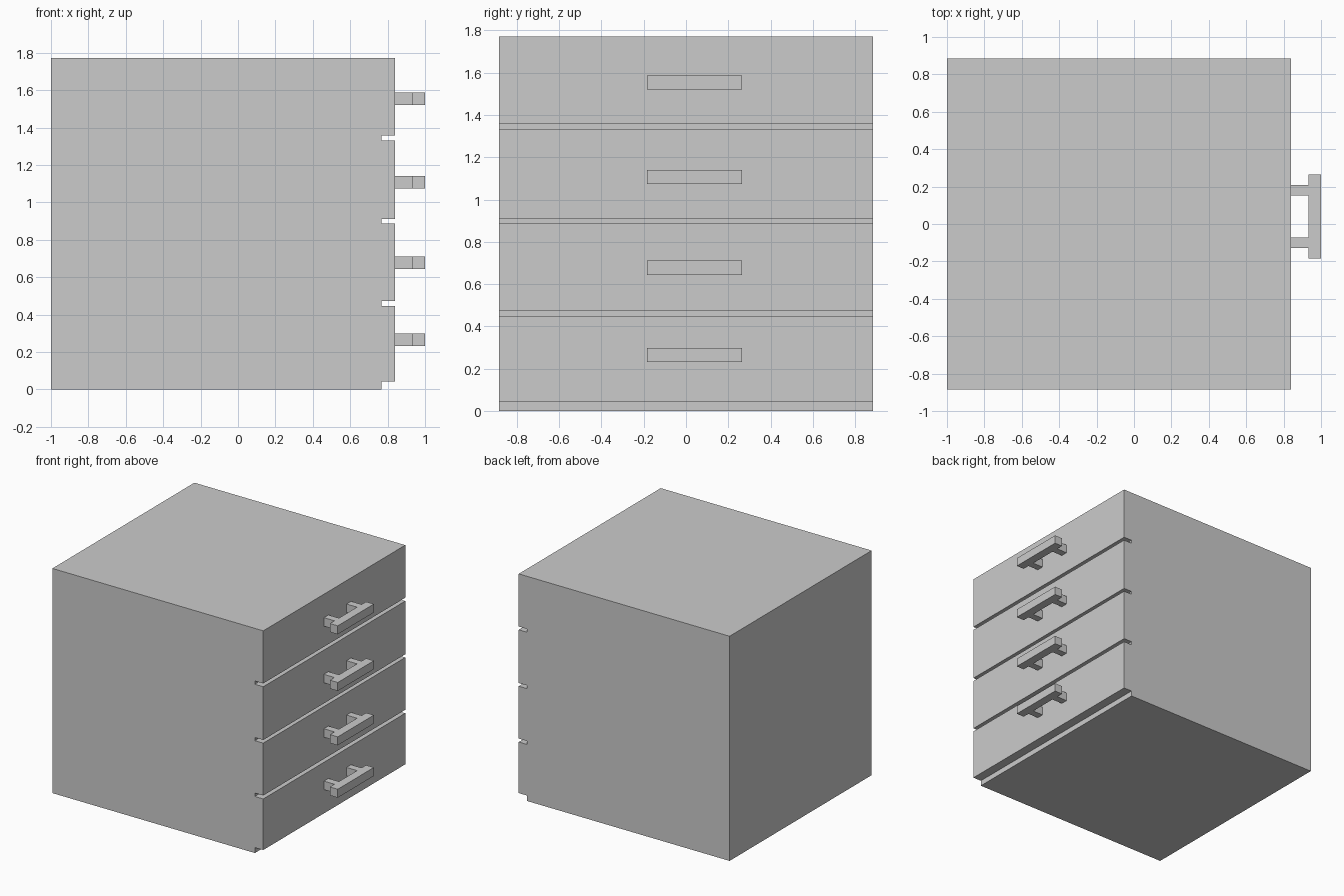
import bpy, bmesh
from mathutils import Vector

if "Cube" in bpy.data.objects:
    bpy.data.objects.remove(bpy.data.objects["Cube"])


def extrude_profile(name, points, direction):
    """Solid made by pushing a closed flat outline along a direction."""
    bm = bmesh.new()
    face = bm.faces.new([bm.verts.new(p) for p in points])
    result = bmesh.ops.extrude_face_region(bm, geom=[face], use_keep_orig=True)
    moved = [g for g in result["geom"] if isinstance(g, bmesh.types.BMVert)]
    bmesh.ops.translate(bm, verts=moved, vec=Vector(direction))
    bmesh.ops.recalc_face_normals(bm, faces=bm.faces)
    mesh = bpy.data.meshes.new(name)
    bm.to_mesh(mesh)
    bm.free()
    obj = bpy.data.objects.new(name, mesh)
    bpy.context.collection.objects.link(obj)
    return obj


BACK, GROOVE, FRONT = -1.0, 0.767, 0.84
HALF_DEPTH, HEIGHT = 0.885, 1.772

# Cabinet: side outline stepping in at the plinth and between the drawers
drawers = [(0.043, 0.446), (0.473, 0.886), (0.911, 1.331), (1.357, HEIGHT)]
outline = [(BACK, HEIGHT), (BACK, 0), (GROOVE, 0)]
for i, (low, high) in enumerate(drawers):
    outline += [(GROOVE, low), (FRONT, low), (FRONT, high)]
    if i < len(drawers) - 1:
        outline.append((GROOVE, high))
extrude_profile("cabinet", [(x, -HALF_DEPTH, z) for x, z in outline],
                (0, 2 * HALF_DEPTH, 0))

# Handles: a bar on two posts, one per drawer
BAR_IN, BAR_OUT = 0.932, 1.0
HANDLE_Y, BAR_HALF, POST_IN, POST_OUT = 0.04, 0.225, 0.113, 0.169
half = [(BAR_OUT, BAR_HALF), (BAR_IN, BAR_HALF), (BAR_IN, POST_OUT),
        (FRONT, POST_OUT), (FRONT, POST_IN), (BAR_IN, POST_IN)]
handle = half + [(x, -y) for x, y in reversed(half)]
for i, z in enumerate([0.231, 0.644, 1.073, 1.52]):
    extrude_profile(f"drawer_handle_{i + 1}",
                    [(x, y + HANDLE_Y, z) for x, y in handle], (0, 0, 0.067))
